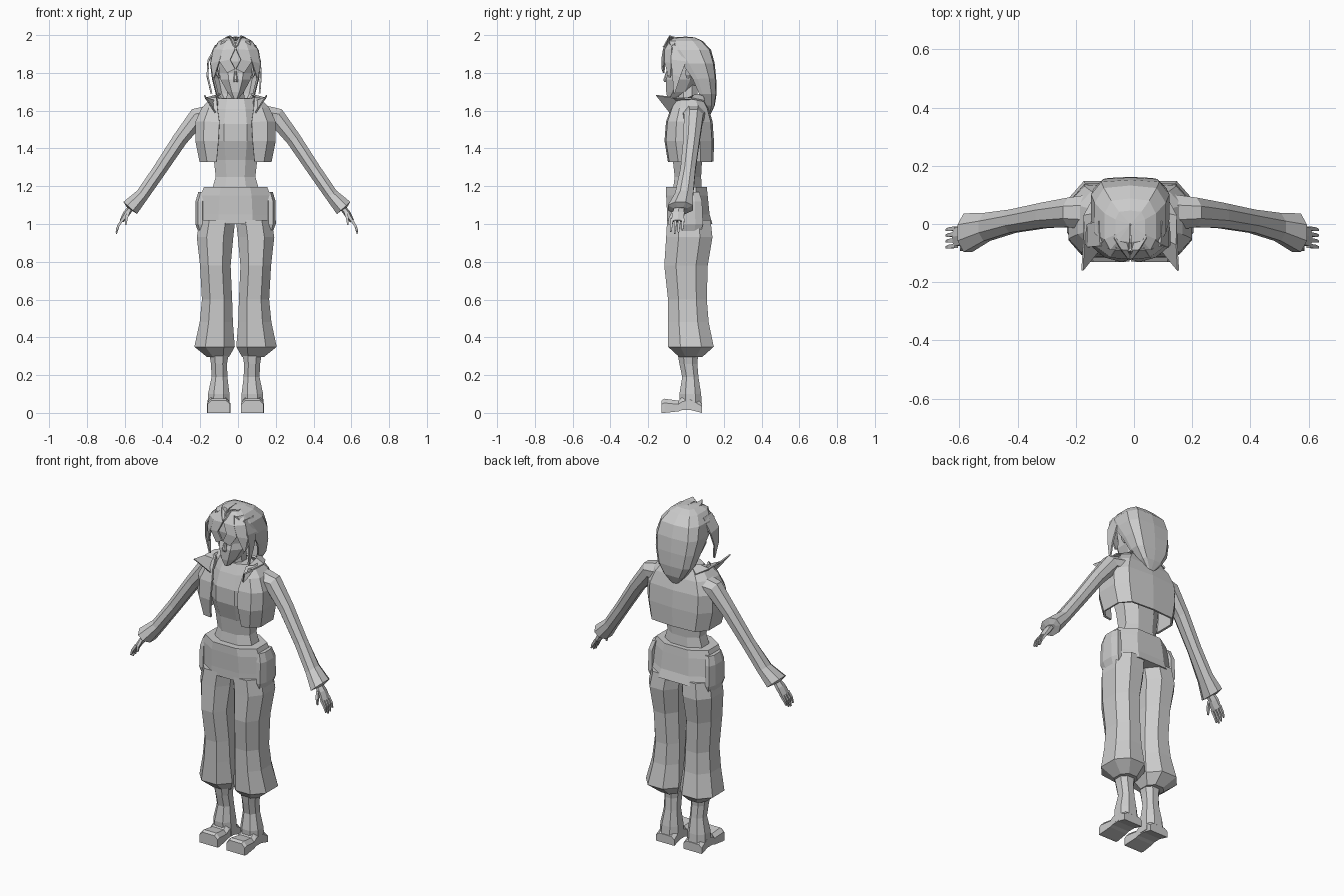
import bpy, bmesh, math
from mathutils import Vector

grey = bpy.data.materials.new("plain_grey")
grey.diffuse_color = (0.6, 0.6, 0.6, 1)
CX = -0.013          # the body sits slightly off the arm span's centre


def make(name, rows, closed=True, caps=True, sx=1, shift=CX, thick=0):
    """Skin a stack of equal-length point rows; thin sheets get a solidify."""
    bm = bmesh.new()
    vs = [[bm.verts.new((p[0] * sx + shift, p[1], p[2])) for p in r] for r in rows]
    n = len(rows[0])
    for a, b in zip(vs, vs[1:]):
        for i in range(n if closed else n - 1):
            j = (i + 1) % n
            bm.faces.new((a[i], a[j], b[j], b[i]))
    if caps and closed:
        bm.faces.new(vs[0])
        bm.faces.new(vs[-1])
    bmesh.ops.remove_doubles(bm, verts=bm.verts, dist=0.0005)
    bmesh.ops.recalc_face_normals(bm, faces=bm.faces)
    me = bpy.data.meshes.new(name)
    bm.to_mesh(me)
    bm.free()
    me.materials.append(grey)
    ob = bpy.data.objects.new(name, me)
    bpy.context.collection.objects.link(ob)
    if thick:
        m = ob.modifiers.new("thickness", 'SOLIDIFY')
        m.thickness, m.offset = thick, 0
    return ob


def octa(z, x0, x1, y0, y1, c=0.27):
    """Horizontal box section with chamfered corners."""
    dx, dy = (x1 - x0) * c, (y1 - y0) * c
    return [(x0 + dx, y0, z), (x1 - dx, y0, z), (x1, y0 + dy, z), (x1, y1 - dy, z),
            (x1 - dx, y1, z), (x0 + dx, y1, z), (x0, y1 - dy, z), (x0, y0 + dy, z)]


def stack(name, data, sx=1):
    return make(name, [octa(*d) for d in data], sx=sx)


def body(name, data):
    """Symmetric stack from (z, half width, front y, back y)."""
    return stack(name, [(z, -h, h, a, b) for z, h, a, b in data])


def shell(name, data, thick):
    """Open-fronted wrap from (z, opening half, outer half, front y, back y)."""
    rows = []
    for z, xi, xo, yf, yb in data:
        d = yb - yf
        half = [(xi, yf, z), (max(xi, xo * 0.8), yf + 0.03 * d, z), (xo, yf + 0.22 * d, z),
                (xo, yf + 0.72 * d, z), (xo * 0.75, yb - 0.04 * d, z)]
        rows.append(half + [(0, yb, z)] + [(-x, y, w) for x, y, w in reversed(half)])
    return make(name, rows, closed=False, thick=thick)


def tube(name, path, sides=6, sx=1, shift=CX):
    """Limb along points (x, y, z, half thickness, half depth in y)."""
    rows = []
    for i, (x, y, z, a, b) in enumerate(path):
        p, q = path[max(i - 1, 0)], path[min(i + 1, len(path) - 1)]
        t = Vector((q[0] - p[0], 0, q[2] - p[2]))
        if t.length < 1e-6:
            t = Vector((0, 0, -1))
        t.normalize()
        row = []
        for k in range(sides):
            w = 2 * math.pi * (k + 0.5) / sides
            s, c = a * math.sin(w), b * math.cos(w)
            row.append((x - t.z * s, y + c, z + t.x * s))
        rows.append(row)
    return make(name, rows, sx=sx, shift=shift)


# Torso and neck
body("shirt_torso", [(1.17, .128, -.07, .085), (1.25, .105, -.06, .08), (1.34, .115, -.07, .085),
                     (1.44, .13, -.10, .09), (1.53, .13, -.10, .09), (1.61, .115, -.075, .08),
                     (1.665, .095, -.05, .065)])
body("neck", [(1.63, .05, -.04, .06), (1.74, .042, -.04, .06)])

# Cropped open jacket
shell("jacket", [(1.33, .10, .185, -.09, .14), (1.44, .09, .207, -.108, .142),
                 (1.54, .085, .207, -.10, .135), (1.61, .095, .175, -.075, .115),
                 (1.665, .10, .125, -.045, .085)], .012)

# Trouser seat
body("trouser_hips", [(1.0, .20, -.10, .14), (1.05, .195, -.10, .125), (1.15, .185, -.105, .115),
                      (1.195, .168, -.105, .11)])

for sx, side in ((1, "left"), (-1, "right")):
    # Wide trouser leg gathered at the hem
    stack(side + "_trouser_leg", [
        (1.02, .002, .19, -.10, .13), (.93, .012, .205, -.105, .14), (.78, .026, .188, -.115, .115),
        (.60, .018, .178, -.095, .11), (.48, .014, .19, -.095, .12),
        (.35, .004, .218, -.095, .147), (.295, .035, .15, -.035, .085)], sx)
    # Hip pocket
    stack(side + "_pocket", [(.96, .16, .198, -.05, .08), (1.0, .16, .213, -.06, .09),
                             (1.12, .16, .212, -.055, .085), (1.17, .15, .197, -.045, .07)], sx)
    # Boot shaft and foot
    stack(side + "_boot_shaft", [(.02, .03, .148, -.03, .085), (.10, .032, .146, -.035, .08),
                                 (.19, .043, .127, -.02, .066), (.26, .045, .13, -.035, .06),
                                 (.32, .035, .14, -.045, .065)], sx)
    foot = [(-.13, .03, .148, .0, .065), (-.115, .028, .15, .0, .075), (-.04, .033, .147, .008, .065),
            (-.02, .033, .147, .015, .085), (.025, .033, .147, .015, .10), (.085, .03, .15, .0, .05)]
    make(side + "_boot_foot", [[(a, y, z0), (b, y, z0), (b, y, z1 * .7), (b - .02, y, z1),
                                (a + .02, y, z1), (a, y, z1 * .7)] for y, a, b, z0, z1 in foot], sx=sx)

    # Sleeve with flared cuff
    tube(side + "_sleeve", [(.12, .04, 1.57, .07, .07), (.21, .04, 1.565, .055, .055),
                            (.30, .03, 1.45, .043, .047), (.41, .01, 1.285, .039, .043),
                            (.50, -.01, 1.155, .038, .052), (.565, -.03, 1.085, .052, .072),
                            (.568, -.03, 1.08, .02, .04)], 8, sx, -.006)
    # Hand with fingers and thumb
    tube(side + "_palm", [(.55, -.035, 1.10, .016, .024), (.585, -.04, 1.055, .018, .036),
                          (.61, -.045, 1.015, .012, .038)], 6, sx, -.006)
    for k in range(4):
        y, drop = -.075 + k * .02, (0, .012, .008, -.006)[k]
        tube(f"{side}_finger_{k + 1}", [(.605, y, 1.025, .010, .010), (.628, y - .003, .99, .009, .009),
                                        (.638, y - .005, .96 - drop, .005, .005)], 4, sx, -.006)
    tube(side + "_thumb", [(.575, -.065, 1.065, .012, .012), (.585, -.085, 1.03, .010, .010),
                           (.588, -.09, .995, .005, .005)], 4, sx, -.006)

    # Pointed collar flap
    make(side + "_collar", [[(.10, -.08, 1.58), (.095, -.04, 1.645), (.105, .04, 1.68), (.08, .085, 1.69)],
                            [(.165, -.16, 1.682), (.16, -.07, 1.67), (.16, .03, 1.665), (.12, .10, 1.65)]],
         closed=False, sx=sx, thick=.008)

    # Ear
    tube(side + "_ear", [(.085, .02, 1.845, .008, .016), (.105, .022, 1.835, .01, .026),
                         (.095, .015, 1.79, .008, .02), (.085, .01, 1.77, .004, .008)], 6, sx)

    # Fringe strands framing the forehead
    make(side + "_inner_fringe", [[(0, -.09, 1.97), (.05, -.085, 1.97)], [(.003, -.118, 1.925), (.068, -.112, 1.92)],
                                  [(.028, -.127, 1.87), (.085, -.112, 1.86)], [(.002, -.125, 1.82), (.045, -.118, 1.80)]],
         closed=False, sx=sx, thick=.008)
    make(side + "_outer_fringe", [[(.045, -.08, 1.972), (.08, -.05, 1.968)], [(.065, -.112, 1.92), (.115, -.075, 1.925)],
                                  [(.085, -.112, 1.86), (.13, -.075, 1.85)], [(.112, -.09, 1.775), (.118, -.082, 1.775)]],
         closed=False, sx=sx, thick=.008)
    # Long lock beside the face
    w = 0 if sx > 0 else .015
    make(side + "_side_lock", [[(.10, -.075, 1.945), (.105, .01, 1.945)], [(.128 + w, -.08, 1.87), (.13 + w, .0, 1.86)],
                               [(.134 + w, -.072, 1.79), (.134 + w, -.03, 1.78)],
                               [(.127, -.066, 1.69), (.127, -.06, 1.69)]], closed=False, sx=sx, thick=.009)
    # Raised parting on the crown
    make(side + "_crown_tuft", [[(0, .015, 1.985), (.05, .015, 1.982)], [(0, -.05, 1.972), (.055, -.05, 1.985)],
                                [(0, -.09, 1.96), (.032, -.088, 1.996)], [(0, -.122, 1.935), (.012, -.115, 1.945)]],
         closed=False, sx=sx, thick=.007)

# Head, nose and brow
body("head", [(1.662, .014, -.098, -.07), (1.70, .045, -.105, .03), (1.765, .08, -.105, .07),
              (1.80, .086, -.094, .085), (1.86, .092, -.105, .095), (1.93, .085, -.095, .095),
              (1.97, .05, -.06, .06)])
body("nose", [(1.752, .012, -.116, -.09), (1.765, .012, -.12, -.09), (1.81, .005, -.104, -.09)])

# Hair over the crown and hanging down the back
shell("back_hair", [(1.58, .012, .016, .115, .125), (1.63, .055, .062, .095, .148),
                    (1.69, .095, .10, .07, .157), (1.77, .115, .12, .035, .155),
                    (1.85, .122, .13, -.02, .147), (1.92, .09, .118, -.075, .128),
                    (1.965, .005, .085, -.09, .085), (1.983, .003, .05, -.06, .045),
                    (1.987, 0, .002, -.005, 0)], .01)
